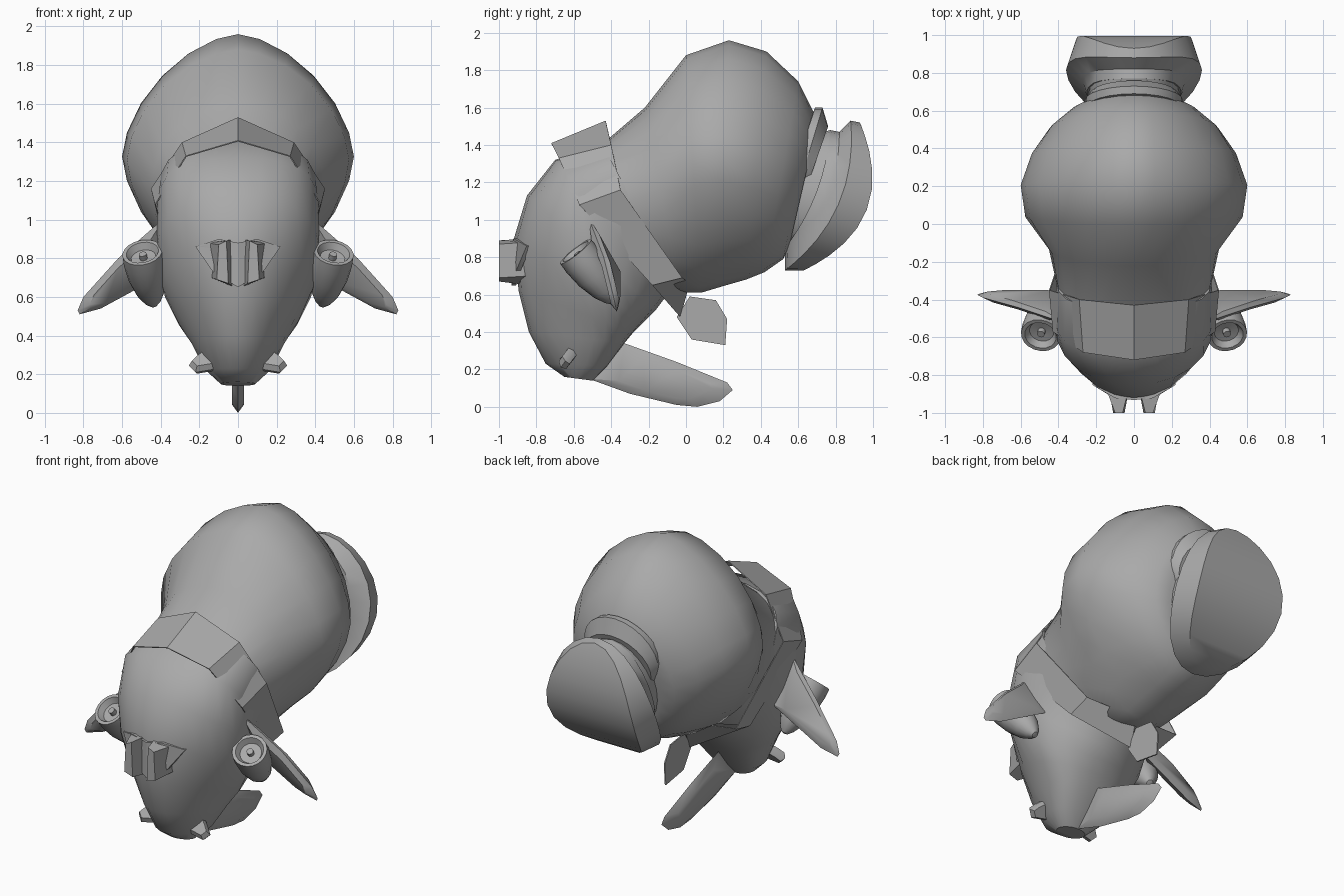
import bpy, bmesh, math
from mathutils import Vector

cube = bpy.data.objects.get("Cube")
if cube:
    bpy.data.objects.remove(cube, do_unlink=True)

grey = bpy.data.materials.new("plain_grey")
grey.use_nodes = True
grey.diffuse_color = (0.4, 0.4, 0.4, 1)
grey.node_tree.nodes["Principled BSDF"].inputs["Base Color"].default_value = (0.4, 0.4, 0.4, 1)


def make(name, verts, faces, smooth=None, mirror=False):
    """Mesh object from points and faces, optionally mirrored across x."""
    mesh = bpy.data.meshes.new(name)
    bm = bmesh.new()
    vs = [bm.verts.new(v) for v in verts]
    for f in faces:
        bm.faces.new([vs[i] for i in f])
    bmesh.ops.remove_doubles(bm, verts=bm.verts, dist=0.0005)
    bmesh.ops.recalc_face_normals(bm, faces=bm.faces)
    bm.to_mesh(mesh)
    bm.free()
    mesh.materials.append(grey)
    ob = bpy.data.objects.new(name, mesh)
    bpy.context.collection.objects.link(ob)
    if smooth:
        bpy.ops.object.select_all(action='DESELECT')
        ob.select_set(True)
        bpy.context.view_layer.objects.active = ob
        bpy.ops.object.shade_smooth_by_angle(angle=math.radians(smooth))
    if mirror:
        ob.modifiers.new("mirror", 'MIRROR')
    return ob


N = 24


def power(v, p):
    return math.copysign(abs(v) ** (2 / p), v)


def ring(yt, zt, yb, zb, w, p=2.0, bulge=0.0, skew=0.0):
    """Rounded section from a top and a bottom point; skew moves its widest level."""
    half = Vector((0, yt - yb, zt - zb)) / 2
    mid = Vector((0, yt + yb, zt + zb)) / 2
    normal = Vector((0, half.z, -half.y)).normalized()
    points = []
    for k in range(N):
        a = math.tau * k / N
        t = power(math.cos(a), p)
        side = Vector((w * power(math.sin(a), p), 0, 0))
        rest = 1 - t * t
        points.append(mid + side + half * (t + skew * rest) + normal * bulge * rest)
    return points


def loft(name, rings, smooth=38):
    """Skin over a row of rings, both ends closed with strips running side to side."""
    verts, faces = sum(rings, []), []
    last = (len(rings) - 1) * N
    for base in range(0, last, N):
        for k in range(N):
            j = (k + 1) % N
            faces.append((base + k, base + j, base + N + j, base + N + k))
    for base in (0, last):
        for k in range(N // 2):
            strip = [base + k, base + k + 1, base + N - k - 1, base + (N - k) % N]
            faces.append(list(dict.fromkeys(strip)))
    return make(name, verts, faces, smooth)


def slab(name, outline, offset, bevel=0.0, mirror=False):
    """Plate: an outline pushed both ways along offset, thinner at its rim."""
    off = Vector(offset)
    pts = [Vector(q) for q in outline]
    n = len(pts)
    mid = sum(pts, Vector()) / n
    inner = [q.lerp(mid, bevel) for q in pts]
    verts = [q + off for q in inner] + pts + [q - off for q in inner]
    faces = [list(range(n)), list(range(2 * n, 3 * n))]
    for r in (0, n):
        faces += [(r + k, r + (k + 1) % n, r + n + (k + 1) % n, r + n + k) for k in range(n)]
    return make(name, verts, faces, 40, mirror)


# bulbous rear body
loft("rear_body", [
    ring(-.50, 1.36, -.15, .66, .40, 2.2, skew=.2),
    ring(-.22, 1.60, -.03, .61, .45, 1.9, skew=.1),
    ring(.00, 1.88, .08, .61, .575, 1.65, skew=.1),
    ring(.23, 1.96, .18, .64, .60, 1.62, skew=.04),
    ring(.43, 1.90, .32, .68, .54, 1.65),
    ring(.60, 1.74, .42, .72, .445, 1.75),
    ring(.68, 1.58, .52, .79, .33, 1.9),
    ring(.70, 1.50, .55, .85, .25)])

# head curving down to the chin, widest toward the back
loft("head", [
    ring(-.45, 1.41, -.05, .66, .41, 2.2, skew=.28),
    ring(-.70, 1.32, -.10, .60, .42, 2.2, skew=.28),
    ring(-.85, 1.13, -.16, .52, .42, 2.1, skew=.06),
    ring(-.92, .90, -.22, .46, .39, skew=-.13),
    ring(-.895, .62, -.28, .40, .315, skew=-.28),
    ring(-.84, .40, -.33, .34, .24, skew=-.35),
    ring(-.75, .23, -.42, .22, .17, skew=-.3),
    ring(-.65, .16, -.50, .14, .09)])

# neck, its upper flange and the curved dish at the back
loft("rear_flange", [
    ring(.66, 1.52, .50, 1.10, .25),
    ring(.69, 1.60, .53, 1.10, .26),
    ring(.73, 1.60, .58, 1.10, .26),
    ring(.76, 1.50, .62, 1.10, .23)], 25)
loft("rear_neck", [
    ring(.68, 1.45, .50, .88, .22),
    ring(.77, 1.48, .56, .84, .24, bulge=.04),
    ring(.84, 1.46, .58, .84, .25, bulge=.06)], 25)
loft("rear_dish", [
    ring(.77, 1.48, .53, .85, .25, bulge=.05),
    ring(.82, 1.47, .53, .83, .27, bulge=.08),
    ring(.88, 1.53, .53, .73, .36, bulge=.12),
    ring(.93, 1.52, .63, .73, .31, bulge=.2)])

# faceted collar strap around the neck
front = [(0, -.72, 1.41), (.27, -.68, 1.33), (.43, -.57, 1.08), (.33, -.18, .65), (0, -.03, .48)]
back = [(0, -.43, 1.53), (.29, -.40, 1.40), (.45, -.35, 1.16), (.34, -.02, .69), (0, .02, .66)]
collar = make("collar", front + back, [(k, k + 1, k + 6, k + 5) for k in range(4)], mirror=True)
collar.modifiers.new("thickness", 'SOLIDIFY').thickness = 0.006

# hanging tab and long blade below the chin
slab("under_tab", [(0, y, z) for y, z in (
    (-.05, .48), (.02, .59), (.16, .57), (.22, .47), (.21, .33), (.03, .36))], (.004, 0, 0))
slab("chin_blade", [(0, y, z) for y, z in (
    (-.52, .15), (-.33, .34), (-.05, .24), (.22, .13), (.25, .09), (.18, .03), (.06, 0),
    (-.05, .01), (-.3, .07))], (.03, 0, 0), 0.35)

# side wings
slab("wing", [
    (.38, -.52, 1.01), (.62, -.44, .80), (.80, -.39, .60), (.83, -.375, .53), (.82, -.37, .51),
    (.71, -.36, .54), (.36, -.36, .73)], (.008, .022, .012), 0.3, True)

# small chin fins
slab("chin_fin", [
    (.10, -.66, .23), (.15, -.60, .30), (.18, -.595, .31), (.22, -.62, .28), (.255, -.645, .245),
    (.22, -.67, .21)], (0, -.02, .02), 0.25, True)

# paired nostril wedges on a low flared muzzle plate
nose = []
for y, points in ((-1.0, ((.06, .89), (.10, .87), (.11, .69), (.05, .67))),
                  (-.84, ((.02, .90), (.16, .88), (.14, .70), (.02, .65)))):
    nose += [(x, y, z) for x, z in points]
make("nostril", nose, [(0, 1, 2, 3), (4, 5, 6, 7)] +
     [(k, (k + 1) % 4, 4 + (k + 1) % 4, 4 + k) for k in range(4)], mirror=True)
slab("muzzle", [(0, -.92, .65), (.13, -.895, .73), (.22, -.84, .86), (.10, -.91, .90),
                (0, -.92, .88)], (0, .012, 0), mirror=True)

# wing pods: lathed shell with a recessed mouth and a hub
profile = [(0, .01), (.02, .01), (.02, .04), (.065, .035), (.085, .0), (.105, .0), (.108, .06),
           (.10, .16), (.075, .26), (.045, .32), (.02, .35), (0, .355)]
mouth = Vector((.495, -.59, .83))
axis = Vector((-.06, .22, -.28)).normalized()
u = axis.orthogonal().normalized()
v = axis.cross(u)
n = 18
verts, faces = [], []
for r, d in profile:
    for k in range(n):
        a = math.tau * k / n
        verts.append(mouth + axis * d + (u * math.cos(a) + v * math.sin(a)) * r)
for i in range(len(profile) - 1):
    for k in range(n):
        j = (k + 1) % n
        quad = (i * n + k, i * n + j, i * n + n + j, i * n + n + k)
        if i == 0:
            quad = (0, quad[2], quad[3])
        elif i == len(profile) - 2:
            quad = (quad[0], quad[1], i * n + n)
        faces.append(quad)
make("wing_pod", verts, faces, 35, True)
